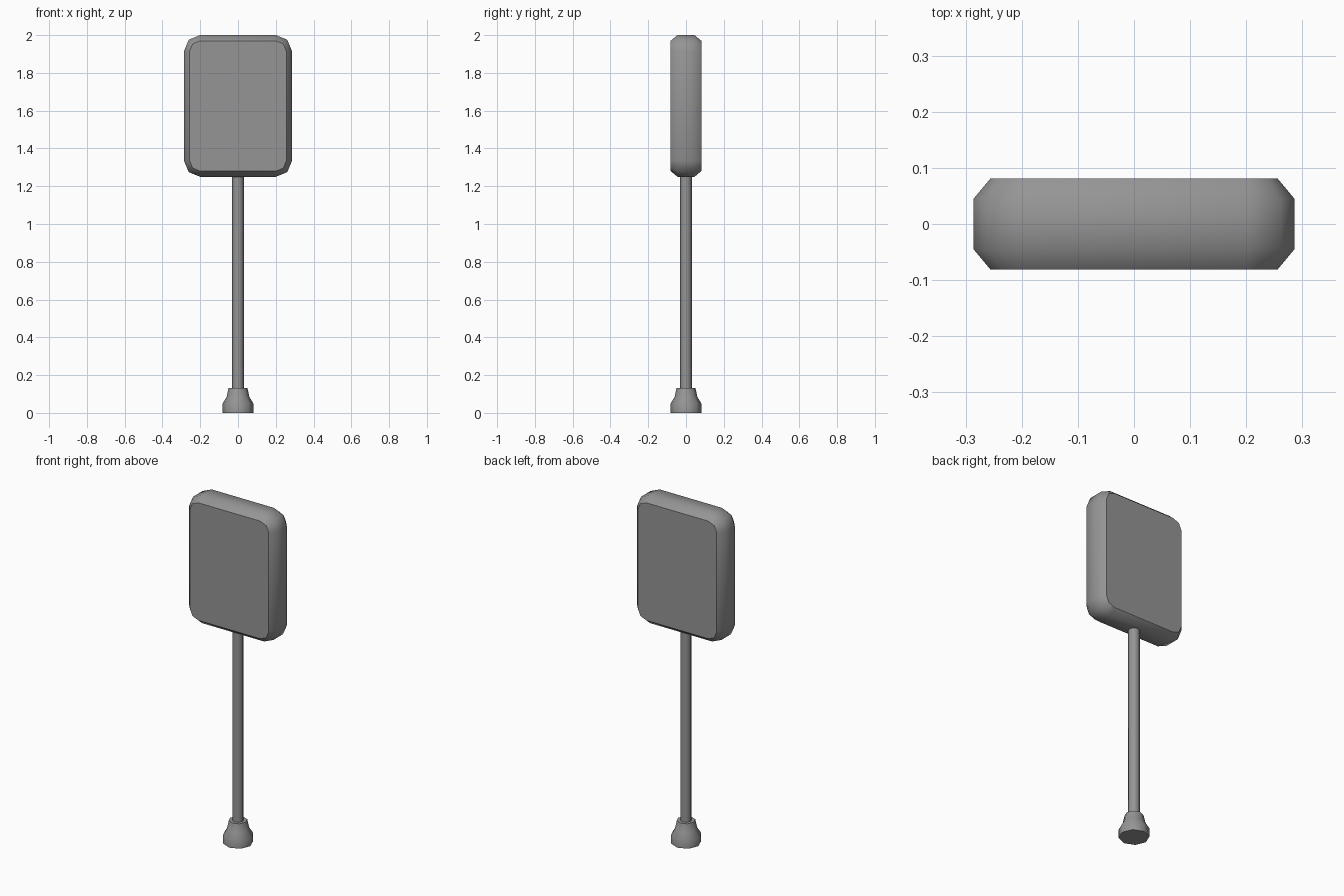
import bpy, bmesh, math
from mathutils import Vector

cube = bpy.data.objects.get("Cube")
if cube:
    bpy.data.objects.remove(cube, do_unlink=True)

grey = bpy.data.materials.new("mid_grey")
grey.use_nodes = True
colour = (0.3, 0.3, 0.3, 1)
grey.diffuse_color = colour
grey.node_tree.nodes["Principled BSDF"].inputs["Base Color"].default_value = colour


def loft(name, rings, angle):
    """Join matching rings of points, cap both ends, shade smooth by angle."""
    bm = bmesh.new()
    loops = [[bm.verts.new(p) for p in ring] for ring in rings]
    n = len(loops[0])
    for a, b in zip(loops, loops[1:]):
        for i in range(n):
            j = (i + 1) % n
            bm.faces.new((a[i], a[j], b[j], b[i]))
    bm.faces.new(loops[0])
    bm.faces.new(loops[-1])
    bmesh.ops.recalc_face_normals(bm, faces=bm.faces)
    mesh = bpy.data.meshes.new(name)
    bm.to_mesh(mesh)
    bm.free()
    mesh.materials.append(grey)
    obj = bpy.data.objects.new(name, mesh)
    bpy.context.collection.objects.link(obj)
    bpy.ops.object.select_all(action='DESELECT')
    obj.select_set(True)
    bpy.context.view_layer.objects.active = obj
    bpy.ops.object.shade_smooth_by_angle(angle=math.radians(angle))
    return obj


def circle(radius, z, sides=8):
    return [Vector((radius * math.cos(math.tau * i / sides),
                    radius * math.sin(math.tau * i / sides), z)) for i in range(sides)]


def rounded_rect(half_w, half_h, radius, y, mid_z, segments=2):
    points = []
    for k, (sx, sz) in enumerate(((1, 1), (-1, 1), (-1, -1), (1, -1))):
        for s in range(segments + 1):
            a = math.pi / 2 * (k + s / segments)
            points.append(Vector((sx * (half_w - radius) + radius * math.cos(a), y,
                                  mid_z + sz * (half_h - radius) + radius * math.sin(a))))
    return points


# Flared foot
foot = [(0.081, 0), (0.081, 0.05), (0.06, 0.085), (0.05, 0.132)]
loft("foot", [circle(r, z) for r, z in foot], 50)

# Pole
loft("pole", [circle(0.031, 0.1), circle(0.031, 1.27)], 50)

# Sign panel with chamfered rims front and back
panel = [(-0.081, 0.03), (-0.045, 0), (0.045, 0), (0.081, 0.03)]
loft("sign_panel", [rounded_rect(0.286 - d, 0.375 - d, 0.085 - d, y, 1.625)
                    for y, d in panel], 46)
